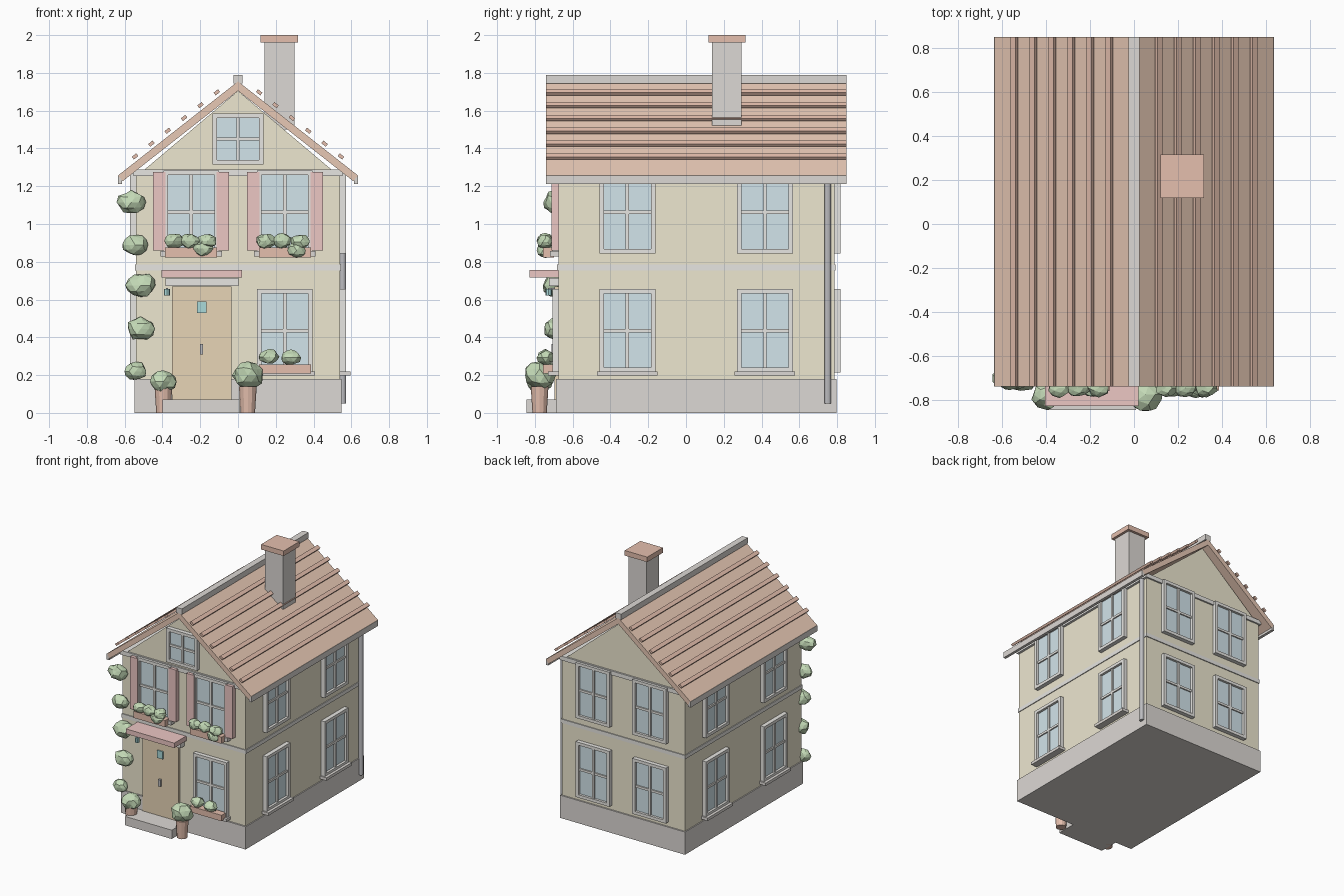
import bpy, bmesh, math, random
from mathutils import Matrix, Vector

if "Cube" in bpy.data.objects:
    bpy.data.objects.remove(bpy.data.objects["Cube"])

random.seed(4)
YC = 0.055                      # house centre in y
HX, YF, YB = 0.54, -0.675, 0.785  # wall planes
I = Matrix.Identity(4)


def mat(name, r, g, b):
    m = bpy.data.materials.new(name)
    m.diffuse_color = (r, g, b, 1)
    m.use_nodes = True
    m.node_tree.nodes["Principled BSDF"].inputs["Base Color"].default_value = m.diffuse_color
    return m


CREAM = mat("cream", 0.85, 0.80, 0.63)
STONE = mat("stone", 0.72, 0.69, 0.66)
TRIM = mat("trim", 0.80, 0.79, 0.76)
TILE = mat("tile", 0.80, 0.58, 0.46)
CLAY = mat("clay", 0.78, 0.52, 0.42)
GLASS = mat("glass", 0.65, 0.78, 0.83)
PINK = mat("pink", 0.84, 0.57, 0.55)
WOOD = mat("wood", 0.80, 0.66, 0.47)
GREEN = mat("green", 0.55, 0.70, 0.47)
TEAL = mat("teal", 0.40, 0.70, 0.70)
METAL = mat("metal", 0.50, 0.50, 0.52)


def finish(name, bm, m):
    bmesh.ops.recalc_face_normals(bm, faces=bm.faces)
    me = bpy.data.meshes.new(name)
    bm.to_mesh(me)
    bm.free()
    me.materials.append(m)
    ob = bpy.data.objects.new(name, me)
    bpy.context.collection.objects.link(ob)
    return ob


def boxes(name, m, *bs, M=I):
    """Each box is x0, x1, y0, y1, z0, z1, placed by matrix M."""
    bm = bmesh.new()
    for x0, x1, y0, y1, z0, z1 in bs:
        T = Matrix.Translation(((x0 + x1) / 2, (y0 + y1) / 2, (z0 + z1) / 2))
        S = Matrix.Diagonal((x1 - x0, y1 - y0, z1 - z0, 1))
        bmesh.ops.create_cube(bm, size=1, matrix=M @ T @ S)
    return finish(name, bm, m)


def prism(name, m, pts, y0, y1):
    """Extrude an x-z outline along y."""
    bm = bmesh.new()
    f = bm.faces.new([bm.verts.new((x, y0, z)) for x, z in pts])
    ext = bmesh.ops.extrude_face_region(bm, geom=[f])
    bmesh.ops.translate(bm, vec=(0, y1 - y0, 0),
                        verts=[v for v in ext["geom"] if isinstance(v, bmesh.types.BMVert)])
    return finish(name, bm, m)


def cone(name, m, x, y, z0, z1, r0, r1, n=12):
    bm = bmesh.new()
    bmesh.ops.create_cone(bm, cap_ends=True, segments=n, radius1=r0, radius2=r1, depth=z1 - z0,
                          matrix=Matrix.Translation((x, y, (z0 + z1) / 2)))
    return finish(name, bm, m)


def blob(name, x, y, z, rx, ry, rz):
    bm = bmesh.new()
    bmesh.ops.create_icosphere(bm, subdivisions=2, radius=1)
    for v in bm.verts:
        k = random.uniform(0.85, 1.08)
        v.co = Vector((x + v.co.x * rx * k, y + v.co.y * ry * k, z + v.co.z * rz * k))
    return finish(name, bm, GREEN)


def window(name, M, u, z0, z1, w=0.295, sill=False):
    """Framed four-pane window; local -y points out of the wall."""
    a, b, t, c = u - w / 2, u + w / 2, 0.024, (z0 + z1) / 2
    fr = [(a, a + t, -.033, .01, z0, z1), (b - t, b, -.033, .01, z0, z1),
          (a + t, b - t, -.033, .01, z0, z0 + t), (a + t, b - t, -.033, .01, z1 - t, z1),
          (u - .009, u + .009, -.025, .01, z0 + t, z1 - t),
          (a + t, b - t, -.024, .01, c - .009, c + .009)]
    boxes(name + "_frame", TRIM, *fr, M=M)
    boxes(name + "_glass", GLASS, (a + t, b - t, -.014, .01, z0 + t, z1 - t), M=M)
    if sill:
        boxes(name + "_sill", STONE, (u - .16, u + .16, -.055, .01, z0 - .018, z0 + .005), M=M)


# Walls, plinth and bands
prism("walls", CREAM, [(-HX, 0.01), (HX, 0.01), (HX, 1.25), (0, 1.705), (-HX, 1.25)], YF, YB)
boxes("plinth", STONE, (-.548, .548, -.687, .796, 0, .18))
boxes("floor_band", TRIM, (-.546, .546, -.682, .792, .755, .785))
boxes("eave_band", TRIM, (-.553, .553, -.688, .798, 1.255, 1.288))

# Roof slabs, battens, fascia and ridge, mirrored left and right
ang = math.atan2(0.498, 0.635)
Y0, Y1 = -0.74, 0.85
for s, side in ((1, "right"), (-1, "left")):
    prism("roof_" + side, TILE,
          [(0, 1.755), (s * .635, 1.257), (s * .61, 1.227), (0, 1.705)], Y0, Y1)
    boxes("fascia_" + side, STONE, (s * .625 - .011, s * .625 + .011, Y0, Y1, 1.212, 1.258))
    for i in range(6):
        x = 0.112 + i * 0.0866
        M = Matrix.Translation((s * x, YC, 1.785 - x * 0.784)) @ Matrix.Rotation(s * ang, 4, 'Y')
        boxes(f"batten_{side}_{i}", CLAY, (-.015, .015, -.795, .795, -.009, .009), M=M)
boxes("ridge_cap", STONE, (-.025, .025, Y0, Y1, 1.745, 1.79))

# Chimney
boxes("chimney", STONE, (.14, .298, .137, .295, 1.5, 1.96))
boxes("chimney_cap", CLAY, (.12, .318, .118, .315, 1.96, 2.0))

# Windows on all four sides
R = lambda a: Matrix.Rotation(math.radians(a), 4, 'Z')
front = Matrix.Translation((0, YF, 0))
back = Matrix.Translation((0, YB, 0)) @ R(180)
right = Matrix.Translation((HX, 0, 0)) @ R(90)
left = Matrix.Translation((-HX, 0, 0)) @ R(-90)
LO, UP = (.215, .655), (.843, 1.283)
for i, y in enumerate((-.31, .418)):
    for M, side, s in ((right, "right", 1), (left, "left", -1)):
        window(f"{side}_lower_window_{i}", M, s * y, *LO, sill=True)
        window(f"{side}_upper_window_{i}", M, s * y, *UP)
for i, x in enumerate((-.248, .248)):
    window(f"back_lower_window_{i}", back, x, *LO)
    window(f"back_upper_window_{i}", back, x, *UP)
    window(f"front_upper_window_{i}", front, x, *UP)
    # Shutters, sill and flower box
    boxes(f"shutters_{i}", PINK, *[(x + d - .033, x + d + .033, -.713, -.67, .86, 1.275)
                                   for d in (-.168, .168)])
    boxes(f"upper_sill_{i}", STONE, (x - .163, x + .163, -.72, -.67, .828, .858))
    boxes(f"upper_flower_box_{i}", CLAY, (x - .138, x + .138, -.758, -.70, .823, .875))
window("front_lower_window", front, .248, *LO, sill=True)
boxes("lower_flower_box", CLAY, (.11, .386, -.758, -.70, .208, .255))
window("gable_window", front, 0, 1.315, 1.585, w=.272)

# Flowers in the boxes
for i, (x, z) in enumerate([(-.34, .91), (-.255, .91), (-.16, .91), (-.185, .87),
                            (.145, .91), (.235, .91), (.33, .905), (.31, .86),
                            (.165, .297), (.28, .292)]):
    blob(f"box_plant_{i}", x, -.745, z, .053, .044, .041)

# Door, lintel, canopy, step
boxes("door", WOOD, (-.35, -.035, -.695, -.66, .07, .67))
boxes("door_pane", TEAL, (-.218, -.168, -.704, -.69, .53, .59))
boxes("door_handle", METAL, (-.202, -.184, -.712, -.69, .31, .365))
boxes("door_lintel", TRIM, (-.385, .003, -.725, -.67, .672, .715))
boxes("canopy", PINK, (-.405, .02, -.828, -.67, .718, .757))
boxes("doorstep", STONE, (-.40, .01, -.845, -.68, 0, .07))
boxes("lantern_arm", METAL, (-.381, -.371, -.73, -.67, .65, .66))
cone("lantern", TEAL, -.376, -.727, .622, .655, .017, .017, 8)

# Potted bushes
for i, (x, z, r) in enumerate([(-.395, .165, .07), (.052, .198, .084)]):
    cone(f"pot_{i}", CLAY, x, -.775, 0, .14, .038, .047)
    blob(f"bush_{i}", x, -.775, z, r, r, r * .88)

# Ivy climbing the front left corner
for i, (x, z, k) in enumerate([(-.565, 1.115, 1), (-.545, .89, .92), (-.515, .675, 1.07),
                               (-.515, .445, 1), (-.542, .22, .8)]):
    blob(f"ivy_{i}", x, -.70, z, .076 * k, .056 * k, .062 * k)

# Drainpipe
cone("drainpipe", METAL, .555, .75, .05, 1.25, .018, .018)
